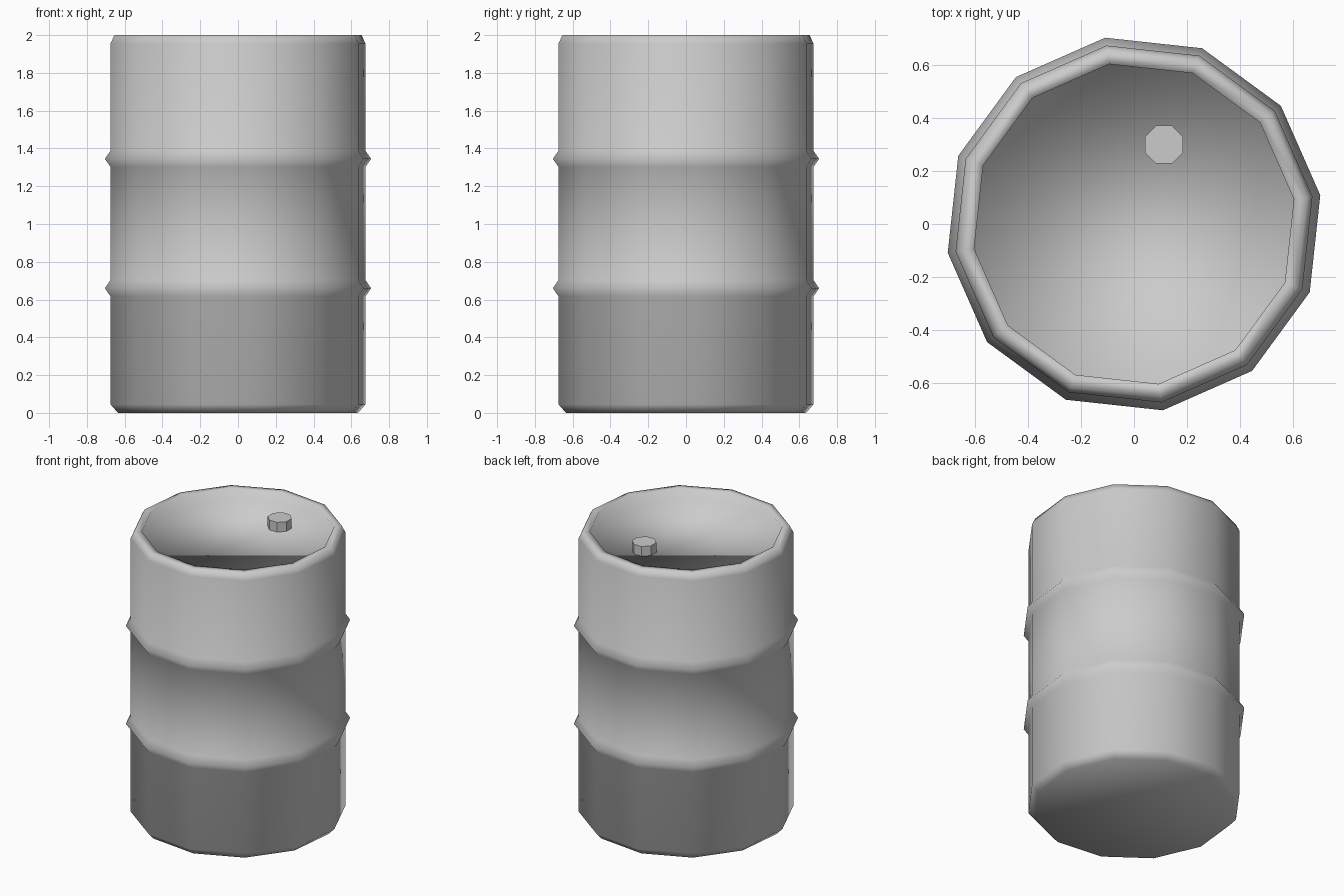
import bpy
import bmesh
from math import cos, sin, pi, radians

cube = bpy.data.objects.get("Cube")
if cube:
    bpy.data.objects.remove(cube, do_unlink=True)

grey = bpy.data.materials.new("plain_grey")
grey.use_nodes = True
COLOUR = (0.6, 0.6, 0.6, 1)
grey.diffuse_color = COLOUR
grey.node_tree.nodes["Principled BSDF"].inputs["Base Color"].default_value = COLOUR


def turned(name, profile, sides, turn, centre=(0, 0), smooth=False):
    """Revolve a (radius, height) profile, closing both ends with flat faces."""
    bm = bmesh.new()
    rings = []
    for r, z in profile:
        angles = [turn + 2 * pi * i / sides for i in range(sides)]
        rings.append([bm.verts.new((centre[0] + r * cos(a), centre[1] + r * sin(a), z))
                      for a in angles])
    for low, high in zip(rings, rings[1:]):
        for i in range(sides):
            j = (i + 1) % sides
            bm.faces.new((low[i], low[j], high[j], high[i]))
    bm.faces.new(rings[0][::-1])
    bm.faces.new(rings[-1])
    for face in bm.faces:
        face.smooth = smooth
    mesh = bpy.data.meshes.new(name)
    bm.to_mesh(mesh)
    bm.free()
    mesh.materials.append(grey)
    obj = bpy.data.objects.new(name, mesh)
    bpy.context.collection.objects.link(obj)
    return obj


# Barrel: bevelled base, two pointed ribs, rolled rim and sunken lid
BODY, RIB = 0.683, 0.713
profile = [(0.643, 0), (BODY, 0.045)]
for z in (0.66, 1.345):
    profile += [(BODY, z - 0.043), (RIB, z), (BODY, z + 0.043)]
profile += [(BODY, 1.955), (0.662, 2), (0.612, 2), (0.612, 1.93)]
turned("barrel", profile, 12, radians(8.8), smooth=True)

# Filler cap standing on the lid
turned("filler_cap", [(0.078, 1.92), (0.078, 1.998)], 8, pi / 8, centre=(0.113, 0.3))
